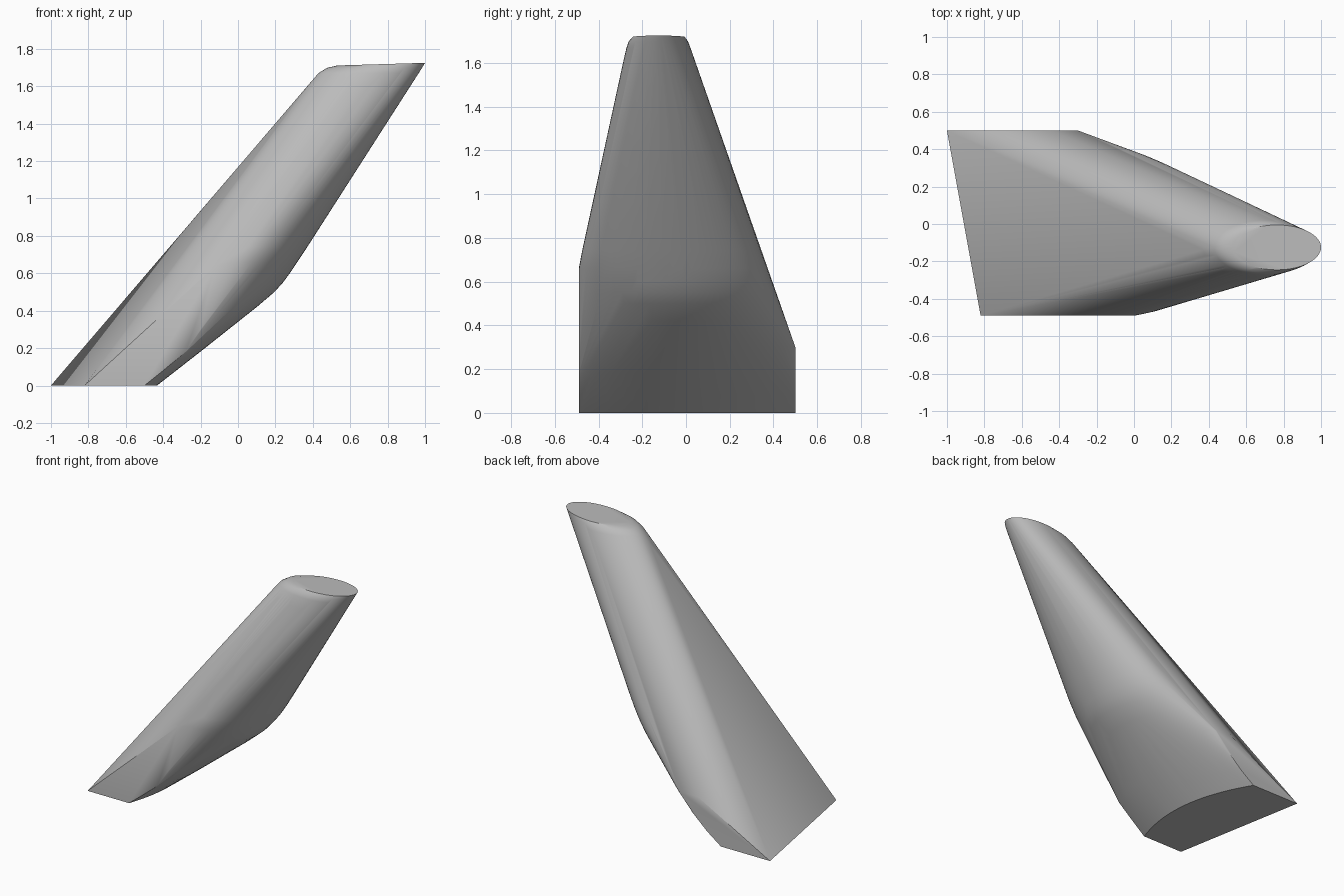
import bpy, bmesh, math

cube = bpy.data.objects.get("Cube")
if cube:
    bpy.data.objects.remove(cube, do_unlink=True)

SEG = 32
points = []


def ring(left, right, front, back, z, tilt=0.0):
    """Full ellipse around the tube, optionally tilted along x."""
    cx, cy = (left + right) / 2, (front + back) / 2
    rx, ry = (right - left) / 2, (back - front) / 2
    for i in range(SEG * 2):
        a = math.pi * i / SEG
        points.append((cx + rx * math.cos(a), cy + ry * math.sin(a),
                       z + tilt * math.cos(a)))


def belly(z, front, back, reach, power):
    """Arc bulging towards +x between a front and a back point."""
    mid_x = (front[0] + back[0]) / 2
    for i in range(SEG + 1):
        a = math.pi * i / SEG
        t = (1 - math.cos(a)) / 2
        x = front[0] + (back[0] - front[0]) * t
        y = front[1] + (back[1] - front[1]) * t
        points.append((x + (reach - mid_x) * math.sin(a) ** power, y, z))


# Slanted foot: the straight base edge and the flat side corners
points += [(-1, .5, 0), (-.82, -.49, 0), (-.44, .5, .3), (-.12, -.49, .64)]

# Underside from the base, around the elbow and into the tube
belly(0, (-.5, -.49), (-.62, .5), -.44, 2)
belly(.08, (-.4, -.49), (-.51, .5), -.338, 1.9)
belly(.18, (-.28, -.49), (-.4, .5), -.21, 1.7)
belly(.3, (-.2, -.49), (-.3, .5), -.056, 1.5)
belly(.42, (-.15, -.49), (-.2, .457), .1, 1.3)
belly(.5, (-.11, -.49), (-.133, .429), .195, 1.2)
belly(.55, (-.08, -.49), (-.09, .41), .24, 1.1)
belly(.6, (-.06, -.49), (-.05, .393), .277, 1.05)
belly(.66, (-.02, -.49), (0, .371), .317, 1)
belly(.74, (.05, -.475), (.067, .343), .37, 1)

# Tube end with its rounded shoulder and slightly tilted cap
ring(.37, .92, -.288, .044, 1.6)
ring(.43, .965, -.272, .02, 1.67)
ring(.475, .984, -.262, .009, 1.698)
ring(.53, 1, -.245, -.005, 1.718, .007)

bm = bmesh.new()
for p in points:
    bm.verts.new(p)
hull = bmesh.ops.convex_hull(bm, input=bm.verts)
loose = [v for v in bm.verts if not v.link_faces]
bmesh.ops.delete(bm, geom=loose, context='VERTS')
bmesh.ops.dissolve_limit(bm, angle_limit=math.radians(.5),
                         verts=bm.verts, edges=bm.edges)
bmesh.ops.recalc_face_normals(bm, faces=bm.faces)

mesh = bpy.data.meshes.new("slanted_tube")
bm.to_mesh(mesh)
bm.free()
body = bpy.data.objects.new("slanted_tube", mesh)
bpy.context.collection.objects.link(body)

# Plain grey material
grey = bpy.data.materials.new("grey")
grey.use_nodes = True
color = (.5, .5, .5, 1)
grey.diffuse_color = color
grey.node_tree.nodes["Principled BSDF"].inputs["Base Color"].default_value = color
mesh.materials.append(grey)

bpy.ops.object.select_all(action='DESELECT')
body.select_set(True)
bpy.context.view_layer.objects.active = body
bpy.ops.object.shade_smooth_by_angle(angle=math.radians(30))
